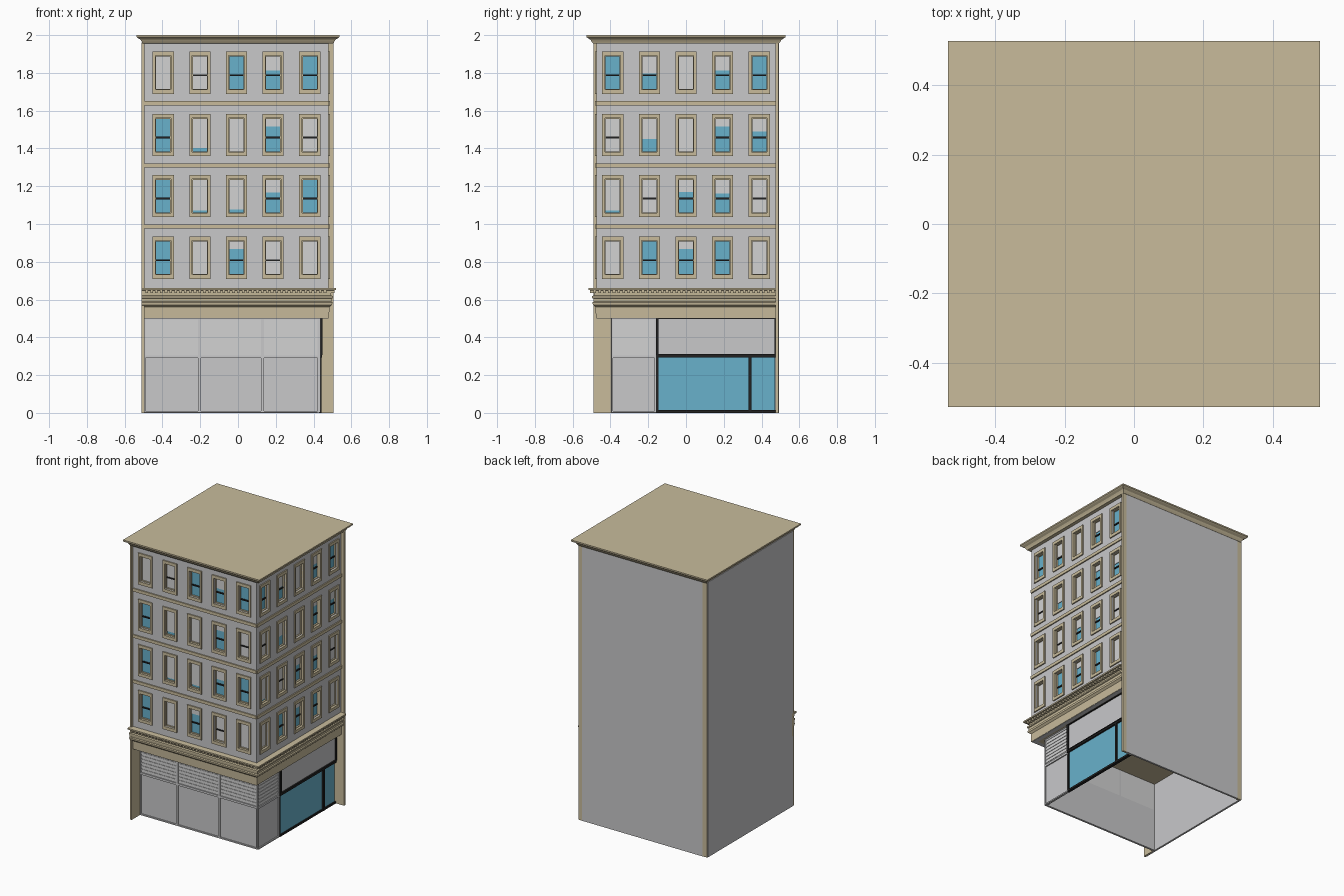
import bpy, bmesh
from math import pi
from mathutils import Matrix

old = bpy.data.objects.get("Cube")
if old:
    bpy.data.objects.remove(old, do_unlink=True)


def material(name, rgb):
    m = bpy.data.materials.new(name)
    m.use_nodes = True
    m.diffuse_color = (*rgb, 1)
    m.node_tree.nodes["Principled BSDF"].inputs["Base Color"].default_value = (*rgb, 1)
    return m


STONE = material("tan stone", (0.58, 0.50, 0.33))
WALL = material("light grey wall", (0.58, 0.58, 0.59))
PALE = material("pale grey blind", (0.65, 0.65, 0.65))
GLASS = material("blue glass", (0.14, 0.44, 0.60))
BLACK = material("black metal", (0.015, 0.015, 0.015))

FRONT = Matrix.Identity(4)
SIDE = Matrix.Rotation(pi / 2, 4, "Z")   # turns a front-facing part to face +x


def finish(name, mat, bm):
    bmesh.ops.recalc_face_normals(bm, faces=bm.faces)
    me = bpy.data.meshes.new(name)
    bm.to_mesh(me)
    bm.free()
    me.materials.append(mat)
    ob = bpy.data.objects.new(name, me)
    bpy.context.collection.objects.link(ob)


def boxes(name, mat, items, turn=FRONT):
    """One object made of boxes given as x0, x1, y0, y1, z0, z1."""
    bm = bmesh.new()
    for x0, x1, y0, y1, z0, z1 in items:
        place = Matrix.Translation(((x0 + x1) / 2, (y0 + y1) / 2, (z0 + z1) / 2))
        size = Matrix.Diagonal((x1 - x0, y1 - y0, z1 - z0, 1))
        bmesh.ops.create_cube(bm, size=1, matrix=turn @ place @ size)
    finish(name, mat, bm)


def border(x0, x1, y0, y1, z0, z1, w, h):
    """Four boxes around a rectangle, w wide at the sides, h high at the ends."""
    return [(x0 - w, x0, y0, y1, z0 - h, z1 + h), (x1, x1 + w, y0, y1, z0 - h, z1 + h),
            (x0, x1, y0, y1, z0 - h, z0), (x0, x1, y0, y1, z1, z1 + h)]


def loft(name, mat, rings, closed):
    bm = bmesh.new()
    loops = [[bm.verts.new(p) for p in ring] for ring in rings]
    n = len(rings[0])
    for a, b in zip(loops, loops[1:]):
        for i in range(n if closed else n - 1):
            j = (i + 1) % n
            bm.faces.new((a[i], a[j], b[j], b[i]))
    if closed:
        bm.faces.new(loops[0])
        bm.faces.new(loops[-1])
    else:
        for k in (0, -1):
            bm.faces.new([l[k] for l in loops])
    finish(name, mat, bm)


FLOORS = (1.801, 1.471, 1.148, 0.822)
HW, HH = 0.041, 0.09      # half size of a window opening
TOP = 1.96


def facade(label, turn, plane, u0, u1, middle, blinds):
    """Wall with window openings; blinds holds the bare share of each window,
    negative where the blind hangs behind the sash rail."""
    centres = [middle + 0.194 * k for k in range(-2, 3)]
    wall, trim, glass, blind, rail = [], [], [], [], []
    edges = [u0] + [c + s * HW for c in centres for s in (-1, 1)] + [u1]
    for a, b in zip(edges[::2], edges[1::2]):
        wall.append((a, b, plane, plane + 0.03, 0.5, TOP))
    for c in centres:
        levels = [0.5] + [z + s * HH for z in reversed(FLOORS) for s in (-1, 1)] + [TOP]
        for a, b in zip(levels[::2], levels[1::2]):
            wall.append((c - HW, c + HW, plane, plane + 0.03, a, b))
    for z, row in zip(FLOORS, blinds):
        for c, bare in zip(centres, row):
            a, b, lo, hi = c - HW, c + HW, z - HH, z + HH
            trim += border(a, b, plane - 0.008, plane + 0.02, lo, hi, 0.015, 0.022)
            trim += border(a + 0.004, b - 0.004, plane + 0.008, plane + 0.02,
                           lo + 0.004, hi - 0.004, 0.004, 0.004)
            glass.append((a, b, plane + 0.022, plane + 0.028, lo, hi))
            if bare < 1:
                cut = lo + max(bare, 0) * 2 * HH
                blind.append((a, b, plane + 0.018, plane + 0.023, cut, hi))
            if bare < 0 or bare > 0.45:
                rail.append((a, b, plane + 0.013, plane + 0.02, z - 0.018, z - 0.009))
    boxes(label + "_wall", WALL, wall, turn)
    boxes(label + "_window_trim", STONE, trim, turn)
    boxes(label + "_window_glass", GLASS, glass, turn)
    boxes(label + "_window_blinds", PALE, blind, turn)
    boxes(label + "_sash_rails", BLACK, rail, turn)
    boxes(label + "_floor_bands", STONE,
          [(u0, u1, plane - 0.008, plane, z - 0.022, z) for z in (1.65, 1.32, 0.997)], turn)


# Upper storeys
facade("front", FRONT, -0.475, -0.495, 0.48, -0.008,
       ((0, -1, 1, 0.57, 1), (1, 0.12, 0, 0.75, -1),
        (1, 0.08, 0.1, 0.6, 1), (1, 0, 0.75, -1, 0)))
facade("side", SIDE, -0.48, -0.475, 0.476, 0,
       ((1, 0.48, 0, 0.57, 1), (-1, 0.38, 0, 0.75, 0.6),
        (0.07, -1, 0.62, 0.58, -1), (0, 1, 0.75, 1, 0)))

# Plain rear and party walls with stone corner piers
boxes("back_wall", WALL, [(-0.475, 0.475, 0.478, 0.4915, 0, TOP)])
boxes("left_wall", WALL, [(-0.5115, -0.498, -0.475, 0.485, 0, TOP)])
boxes("corner_piers", STONE, [
    (-0.51, -0.495, -0.49, -0.39, 0, TOP),
    (0.43, 0.505, 0.475, 0.49, 0, TOP),
    (-0.51, -0.475, 0.475, 0.49, 0, TOP)])

# Roof with flared cornice
loft("roof_cornice", STONE,
     [[(-x, -y, z), (x, -y, z), (x, y, z), (-x, y, z)] for x, y, z in (
         (0.505, 0.492, 1.955), (0.51, 0.5, 1.966), (0.516, 0.506, 1.976),
         (0.53, 0.52, 1.984), (0.537, 0.528, 1.99), (0.537, 0.528, 2.0))], True)

# Storefront cornice running around the street corner
PROFILE = ((-0.01, 0.5), (0.002, 0.502), (0.004, 0.56), (0.018, 0.572), (0.02, 0.585),
           (0.014, 0.59), (0.016, 0.605), (0.022, 0.608), (0.022, 0.618), (0.012, 0.622),
           (0.014, 0.648), (0.04, 0.65), (0.04, 0.66), (-0.01, 0.662))
loft("shop_cornice", STONE,
     [[(-0.512, -0.475 - d, z), (0.48 + d, -0.475 - d, z), (0.48 + d, 0.475, z)]
      for d, z in PROFILE], False)
for label, turn, plane in (("front", FRONT, -0.475), ("side", SIDE, -0.48)):
    boxes(label + "_dentils", STONE,
          [(u, u + 0.014, plane - 0.032, plane - 0.01, 0.634, 0.65)
           for u in [-0.49 + 0.0255 * k for k in range(38)]], turn)
boxes("soffit", STONE, [(-0.497, 0.475, -0.47, 0.478, 0.5, 0.506)])


# Recessed storefront: framed panels below, slatted shutters above
def bays(label, turn, plane, edges):
    frame, panel, slats = [], [], []
    for a, b in zip(edges, edges[1:]):
        for lo, hi in ((0.01, 0.29), (0.305, 0.495)):
            frame += border(a + 0.008, b - 0.008, plane - 0.008, plane + 0.008,
                            lo, hi, 0.008, 0.009)
        panel.append((a, b, plane, plane + 0.008, 0, 0.3))
        slats += [(a + 0.008, b - 0.008, plane - (0.004 if k % 2 else 0.001), plane + 0.008,
                   0.305 + 0.0119 * k, 0.305 + 0.0119 * (k + 1)) for k in range(16)]
    boxes(label + "_shop_frames", WALL, frame, turn)
    boxes(label + "_shop_panels", WALL, panel, turn)
    boxes(label + "_shop_shutters", PALE, slats, turn)


bays("front", FRONT, -0.39, (-0.497, -0.203, 0.129, 0.43))
bays("side", SIDE, -0.43, (-0.395, -0.158))

# Side display window with sign panel above
boxes("display_glass", GLASS, [(-0.15, 0.47, -0.432, -0.422, 0.01, 0.3)], SIDE)
boxes("sign_panel", WALL, [(-0.15, 0.47, -0.436, -0.422, 0.3, 0.5)], SIDE)
boxes("display_frame", BLACK,
      border(-0.145, 0.468, -0.447, -0.43, 0.312, 0.497, 0.013, 0.006)
      + [(-0.158, 0.475, -0.444, -0.42, 0.293, 0.31),
         (-0.158, 0.475, -0.44, -0.42, 0, 0.014),
         (-0.158, -0.146, -0.438, -0.42, 0, 0.3),
         (0.33, 0.346, -0.442, -0.42, 0, 0.3)], SIDE)
